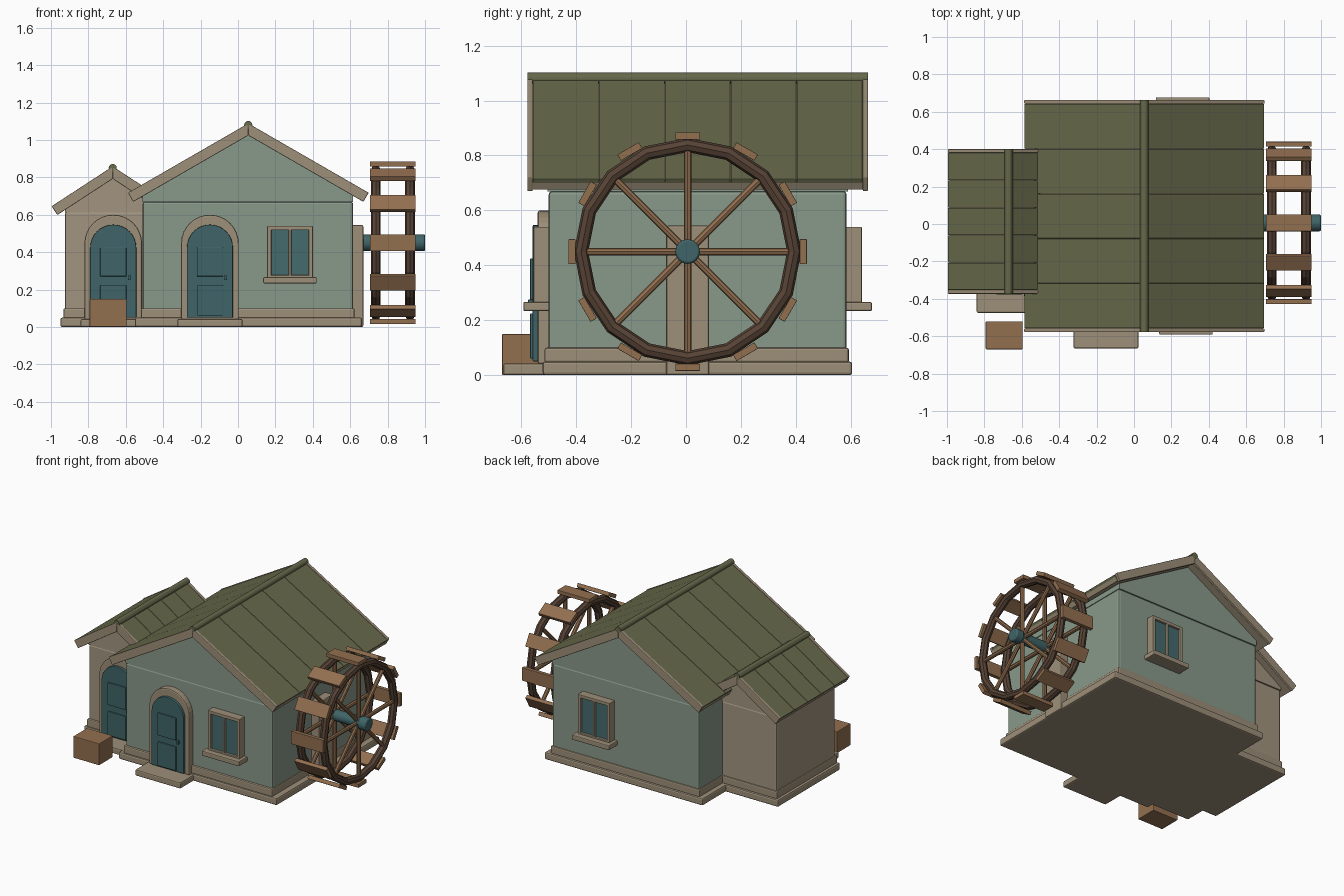
import bpy, bmesh
from math import sin, cos, pi, atan2

if "Cube" in bpy.data.objects:
    bpy.data.objects.remove(bpy.data.objects["Cube"])


def material(name, r, g, b):
    m = bpy.data.materials.new(name)
    m.use_nodes = True
    m.diffuse_color = (r, g, b, 1)
    m.node_tree.nodes["Principled BSDF"].inputs["Base Color"].default_value = (r, g, b, 1)
    return m


GREEN = material("sage plaster", 0.25, 0.32, 0.255)
CREAM = material("cream plaster", 0.36, 0.30, 0.215)
TRIM = material("tan trim", 0.34, 0.275, 0.19)
ROOF = material("moss roof", 0.133, 0.14, 0.07)
TEAL = material("teal paint", 0.05, 0.13, 0.138)
GLASS = material("window glass", 0.06, 0.148, 0.155)
WOOD = material("light wood", 0.29, 0.16, 0.08)
DARK = material("dark wood", 0.095, 0.055, 0.036)


def finish(ob, name, mat, bevel=0):
    ob.name = name
    ob.data.materials.append(mat)
    if bevel:
        mod = ob.modifiers.new("soft edges", "BEVEL")
        mod.width = bevel
        mod.segments = 2
    return ob


def prism(name, mat, profile, y0, y1, bevel=0):
    """Extrude an x-z outline from y0 to y1."""
    bm = bmesh.new()
    face = bm.faces.new([bm.verts.new((x, y0, z)) for x, z in profile])
    new = bmesh.ops.extrude_face_region(bm, geom=[face])["geom"]
    bmesh.ops.translate(bm, vec=(0, y1 - y0, 0),
                        verts=[v for v in new if isinstance(v, bmesh.types.BMVert)])
    bmesh.ops.recalc_face_normals(bm, faces=bm.faces)
    me = bpy.data.meshes.new(name)
    bm.to_mesh(me)
    bm.free()
    ob = bpy.data.objects.new(name, me)
    bpy.context.collection.objects.link(ob)
    return finish(ob, name, mat, bevel)


def box(name, mat, x0, x1, y0, y1, z0, z1, bevel=0.005):
    return prism(name, mat, [(x0, z0), (x1, z0), (x1, z1), (x0, z1)],
                 min(y0, y1), max(y0, y1), bevel)


def cylinder(name, mat, radius, length, loc, rot, sides=10, bevel=0):
    bpy.ops.mesh.primitive_cylinder_add(vertices=sides, radius=radius, depth=length,
                                        location=loc, rotation=rot)
    ob = finish(bpy.context.object, name, mat, bevel)
    bpy.ops.object.shade_smooth_by_angle()
    return ob


def arch(name, mat, cx, half, z0, top, y0, y1, bevel):
    spring = top - half
    pts = [(cx - half, z0), (cx + half, z0)]
    pts += [(cx + half * cos(pi * i / 16), spring + half * sin(pi * i / 16)) for i in range(17)]
    prism(name, mat, pts, y0, y1, bevel)


# Gabled roof: tan deck, separate green panels, gable boards and a ridge cap
def roof(name, cx, apex, half, drop, y0, y1, panels):
    a = atan2(drop, half)

    def slope(part, mat, s, top, bottom, ya, yb, bevel=0):
        ex, ez = cx + s * half, apex - drop
        prism(f"{name}_{part}", mat, [
            (cx, apex - top / cos(a)),
            (ex - s * sin(a) * top, ez - cos(a) * top),
            (ex - s * sin(a) * bottom, ez - cos(a) * bottom),
            (cx, apex - bottom / cos(a))], ya, yb, bevel)

    t = 0.02
    step = (y1 - y0 - 2 * t) / panels
    for s in (-1, 1):
        slope("deck", TRIM, s, 0.015, 0.045, y0 + t, y1 - t)
        for i in range(panels):
            ya = y0 + t + i * step
            slope("panel", ROOF, s, 0, 0.016, ya + 0.001, ya + step - 0.001, 0.002)
        for ya in (y0, y1 - t):
            slope("gable_board", TRIM, s, -0.003, 0.053, ya, ya + t, 0.004)
    cylinder(f"{name}_ridge_cap", ROOF, 0.022, y1 - y0, (cx, (y0 + y1) / 2, apex - 0.005),
             (pi / 2, 0, 0), 12)


# House body: base, skirting, walls and gable
def body(name, mat, x0, x1, y0, y1, wall_top, shoulder, peak, base_x0, base_x1):
    box(f"{name}_foundation", TRIM, base_x0, base_x1, y0 - 0.022, y1 + 0.02, 0, 0.05, 0.01)
    box(f"{name}_skirting", TRIM, x0 - 0.008, x1 + 0.008, y0 - 0.015, y1 + 0.008, 0.045, 0.1, 0.008)
    box(f"{name}_walls", mat, x0, x1, y0, y1, 0.03, wall_top, 0.012)
    prism(f"{name}_gable", mat, [(x0, wall_top - 0.002), (x1, wall_top - 0.002), (x1, shoulder),
                                 ((x0 + x1) / 2, peak), (x0, shoulder)], y0 - 0.004, y1 + 0.004)


# Arched door with stone surround, panels, knob and step
def door(name, cx, wall):
    arch(f"{name}_surround", TRIM, cx, 0.154, 0.04, 0.6, wall - 0.04, wall + 0.01, 0.008)
    arch(f"{name}_leaf", TEAL, cx, 0.123, 0.05, 0.547, wall - 0.058, wall, 0.004)
    for z0, z1 in ((0.06, 0.225), (0.27, 0.425)):
        box(f"{name}_panel", TEAL, cx - 0.07, cx + 0.07, wall - 0.068, wall - 0.05, z0, z1, 0.004)
    box(f"{name}_knob", TEAL, cx + 0.078, cx + 0.092, wall - 0.075, wall - 0.05, 0.25, 0.275, 0.003)
    box(f"{name}_step", TRIM, cx - 0.174, cx + 0.174, wall - 0.165, wall, 0, 0.043, 0.008)


# Two-pane window; s is the y direction it faces
def window(name, cx, wall, s):
    inner, outer, z0, z1 = 0.1, 0.122, 0.255, 0.54
    front = wall + s * 0.055
    back = wall - s * 0.01
    for a, b in ((-outer, -inner), (-0.007, 0.007), (inner, outer)):
        box(f"{name}_upright", TRIM, cx + a, cx + b, back, front, z0, z1, 0.003)
    for a, b in ((z0, z0 + 0.022), (z1 - 0.022, z1)):
        box(f"{name}_rail", TRIM, cx - outer, cx + outer, back, front, a, b, 0.003)
    box(f"{name}_glass", GLASS, cx - inner, cx + inner, back, wall + s * 0.04, z0 + 0.01, z1 - 0.01, 0)
    box(f"{name}_sill", TRIM, cx - 0.143, cx + 0.143, back, wall + s * 0.092, 0.233, 0.267, 0.006)


body("house", GREEN, -0.51, 0.615, -0.5, 0.585, 0.67, 0.705, 1.03, -0.55, 0.662)
body("annex", CREAM, -0.925, -0.415, -0.31, 0.33, 0.615, 0.63, 0.8, -0.95, -0.42)
roof("house_roof", 0.055, 1.085, 0.642, 0.37, -0.578, 0.663, 5)
roof("annex_roof", -0.67, 0.855, 0.325, 0.212, -0.373, 0.4, 5)
door("house_door", -0.15, -0.5)
door("annex_door", -0.667, -0.31)
window("front_window", 0.278, -0.5, -1)
window("back_window", 0.26, 0.585, 1)

# Crate by the annex door
box("crate", WOOD, -0.793, -0.595, -0.67, -0.52, 0, 0.15, 0.004)

# Water wheel on its axle, held by a wall pillar
WY, WZ = 0.006, 0.45
box("axle_pillar", TRIM, 0.6, 0.67, WY - 0.078, WY + 0.078, 0, 0.545, 0.008)
cylinder("axle", TEAL, 0.038, 0.34, (0.79, WY, WZ), (0, pi / 2, 0), 16)
cylinder("inner_hub", TEAL, 0.045, 0.05, (0.685, WY, WZ), (0, pi / 2, 0), 16, 0.006)
cylinder("outer_hub", TEAL, 0.045, 0.06, (0.97, WY, WZ), (0, pi / 2, 0), 16, 0.008)
for x in (0.737, 0.92):
    bpy.ops.mesh.primitive_torus_add(major_segments=16, minor_segments=8, major_radius=0.388,
                                     minor_radius=0.026, location=(x, WY, WZ),
                                     rotation=(0, pi / 2, 0))
    finish(bpy.context.object, "wheel_rim", DARK)
    for i in range(4):
        cylinder("wheel_spoke", WOOD, 0.014, 0.77, (x, WY, WZ), (i * pi / 4, 0, 0), 8)
for i in range(12):
    paddle = box("wheel_paddle", WOOD, 0.705, 0.95, -0.045, 0.045, 0.408, 0.434, 0.002)
    paddle.location = (0, WY, WZ)
    paddle.rotation_euler.x = i * pi / 6
